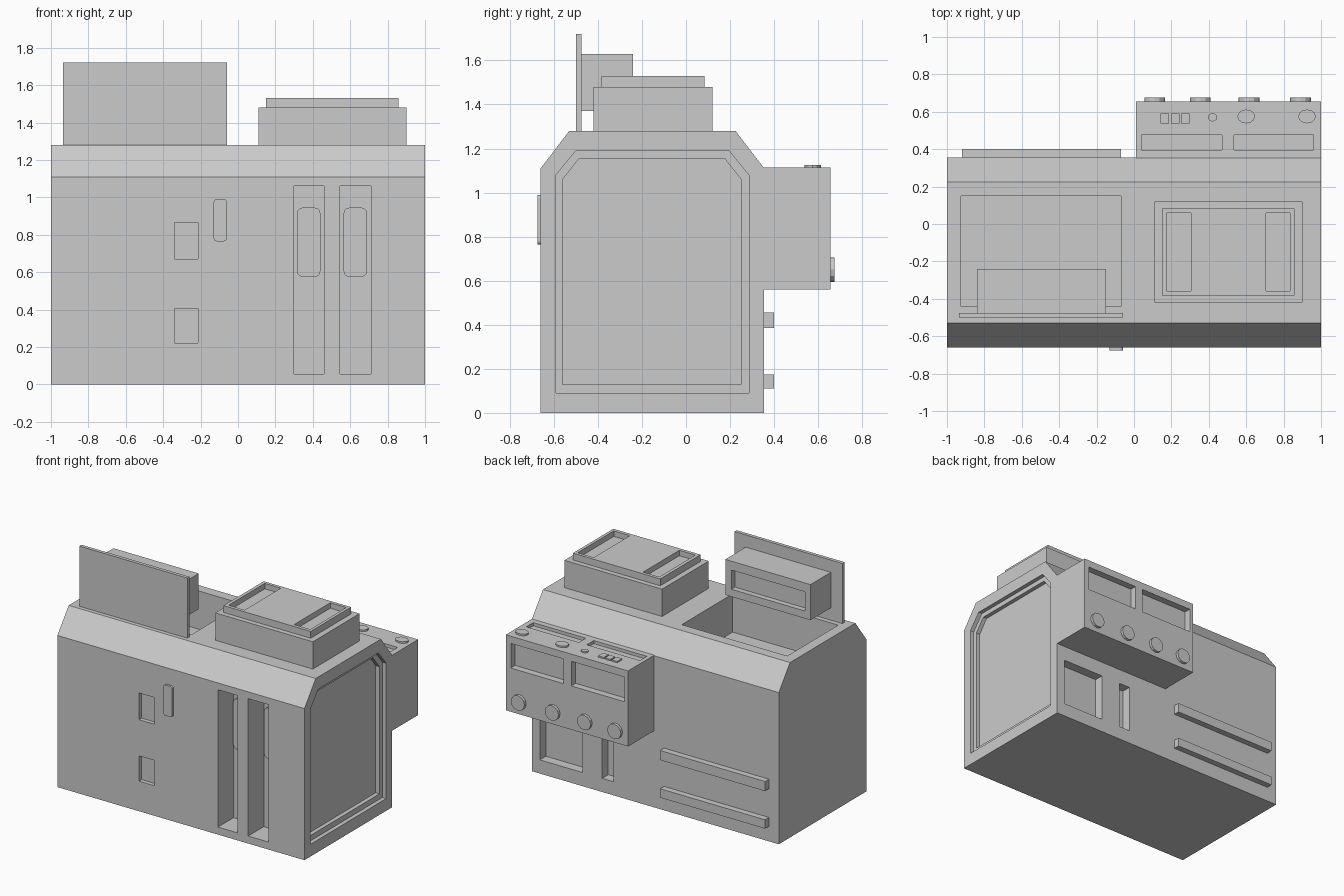
import bpy
import bmesh
from mathutils import Matrix, Vector

cube = bpy.data.objects.get("Cube")
if cube:
    bpy.data.objects.remove(cube, do_unlink=True)

grey = bpy.data.materials.new("plain_grey")
grey.use_nodes = True
GREY = (0.6, 0.6, 0.6, 1.0)
grey.diffuse_color = GREY
grey.node_tree.nodes["Principled BSDF"].inputs["Base Color"].default_value = GREY


def finish(name, bm):
    bmesh.ops.recalc_face_normals(bm, faces=bm.faces)
    mesh = bpy.data.meshes.new(name)
    bm.to_mesh(mesh)
    bm.free()
    mesh.materials.append(grey)
    obj = bpy.data.objects.new(name, mesh)
    bpy.context.scene.collection.objects.link(obj)
    return obj


def box(name, x, y, z, round_axis=None, radius=0.03):
    """Box between x, y, z ranges; edges along round_axis can be rounded."""
    bm = bmesh.new()
    bmesh.ops.create_cube(bm, size=1)
    for v in bm.verts:
        v.co = Vector(r[0] + (c + 0.5) * (r[1] - r[0]) for c, r in zip(v.co, (x, y, z)))
    if round_axis is not None:
        edges = [e for e in bm.edges
                 if abs((e.verts[0].co - e.verts[1].co).normalized()[round_axis]) > 0.9]
        bmesh.ops.bevel(bm, geom=edges, offset=radius, segments=3, profile=0.5,
                        affect='EDGES')
    return finish(name, bm)


def prism(name, profile, x0, x1):
    """Extrude a (y, z) profile along x."""
    bm = bmesh.new()
    face = bm.faces.new([bm.verts.new((x0, y, z)) for y, z in profile])
    ext = bmesh.ops.extrude_face_region(bm, geom=[face])["geom"]
    bmesh.ops.translate(bm, vec=(x1 - x0, 0, 0),
                        verts=[g for g in ext if isinstance(g, bmesh.types.BMVert)])
    return finish(name, bm)


def disc(name, centre, rx, ry, height, facing_back=False):
    bm = bmesh.new()
    bmesh.ops.create_cone(bm, cap_ends=True, segments=12, radius1=1, radius2=1, depth=1)
    bmesh.ops.scale(bm, vec=(rx, ry, height), verts=bm.verts)
    if facing_back:
        bmesh.ops.rotate(bm, matrix=Matrix.Rotation(-1.5708, 3, 'X'), verts=bm.verts)
    bmesh.ops.translate(bm, vec=centre, verts=bm.verts)
    return finish(name, bm)


def carve(target, cutters):
    """Subtract the cutters, bake the result and drop the cutters."""
    for c in cutters:
        c.hide_render = True
        mod = target.modifiers.new("carve", 'BOOLEAN')
        mod.operation = 'DIFFERENCE'
        mod.solver = 'EXACT'
        mod.object = c
    deps = bpy.context.evaluated_depsgraph_get()
    deps.update()
    mesh = bpy.data.meshes.new_from_object(target.evaluated_get(deps))
    target.modifiers.clear()
    target.data = mesh
    for c in cutters:
        bpy.data.objects.remove(c, do_unlink=True)


def arch(y0, y1, z0, z1, dy, dz):
    """Rectangle with its two top corners cut off."""
    return [(y0, z0), (y0, z1 - dz), (y0 + dy, z1), (y1 - dy, z1), (y1, z1 - dz), (y1, z0)]


# Main body with its chamfered top
body = prism("body", arch(-0.66, 0.355, 0, 1.28, 0.13, 0.17), -1, 1)
cuts = [
    # stepped side panel
    prism("cut", arch(-0.59, 0.285, 0.09, 1.19, 0.09, 0.11), 0.97, 1.1),
    prism("cut", arch(-0.56, 0.25, 0.13, 1.155, 0.075, 0.095), 0.94, 1.1),
    # open hatch in the top
    box("cut", (-0.925, -0.07), (-0.44, 0.15), (1.0, 1.4)),
    # window and slot in the back
    box("cut", (0.59, 0.935), (0.285, 0.5), (0.1, 0.45)),
    box("cut", (0.34, 0.43), (0.285, 0.5), (0.1, 0.45)),
]
# tall front slots and small front recesses
for x in ((0.3, 0.46), (0.545, 0.71)):
    cuts.append(box("cut", x, (-0.8, -0.48), (0.055, 1.06)))
for z in ((0.22, 0.405), (0.67, 0.865)):
    cuts.append(box("cut", (-0.34, -0.215), (-0.8, -0.63), z))
carve(body, cuts)

# Grips inside the slots and the front plate
for side, x in (("inner", (0.315, 0.44)), ("outer", (0.565, 0.69))):
    box(side + "_slot_grip", x, (-0.505, -0.475), (0.575, 0.945), 1)
box("front_plate", (-0.13, -0.06), (-0.675, -0.65), (0.765, 0.99), 1, 0.015)

# Back rails
for level, z in (("lower", (0.11, 0.175)), ("upper", (0.385, 0.455))):
    box(level + "_back_rail", (-0.92, -0.07), (0.35, 0.4), z)

# Control box on the back
control_box = box("control_box", (0.01, 1), (0.35, 0.655), (0.56, 1.113))
cuts = []
for x in ((0.04, 0.47), (0.535, 0.96)):
    cuts.append(box("cut", x, (0.605, 0.8), (0.88, 1.06)))
    cuts.append(box("cut", x, (0.395, 0.475), (1.09, 1.3)))
carve(control_box, cuts)

# Knobs and buttons
for x in (0.11, 0.355, 0.615, 0.89):
    disc("back_knob", (x, 0.66, 0.65), 0.055, 0.055, 0.03, True)
for x in (0.6, 0.925):
    disc("top_knob", (x, 0.575, 1.115), 0.047, 0.037, 0.02)
disc("small_top_knob", (0.42, 0.57, 1.113), 0.025, 0.022, 0.018)
for x in (0.165, 0.22, 0.275):
    box("top_button", (x - 0.023, x + 0.023), (0.537, 0.592), (1.1, 1.123))

# Raised panel and the display housing behind it
box("raised_panel", (-0.935, -0.06), (-0.5, -0.475), (1.27, 1.72))
housing = box("display_housing", (-0.84, -0.15), (-0.48, -0.24), (1.37, 1.63))
carve(housing, [box("cut", (-0.795, -0.2), (-0.28, 0), (1.425, 1.565))])

# Raised top unit with a recessed lid
box("top_unit", (0.11, 0.9), (-0.42, 0.12), (1.27, 1.48))
lid = box("top_unit_lid", (0.15, 0.857), (-0.383, 0.083), (1.475, 1.53))
carve(lid, [box("cut", x, (-0.358, 0.06), (1.49, 1.7))
            for x in ((0.175, 0.305), (0.705, 0.835))])
